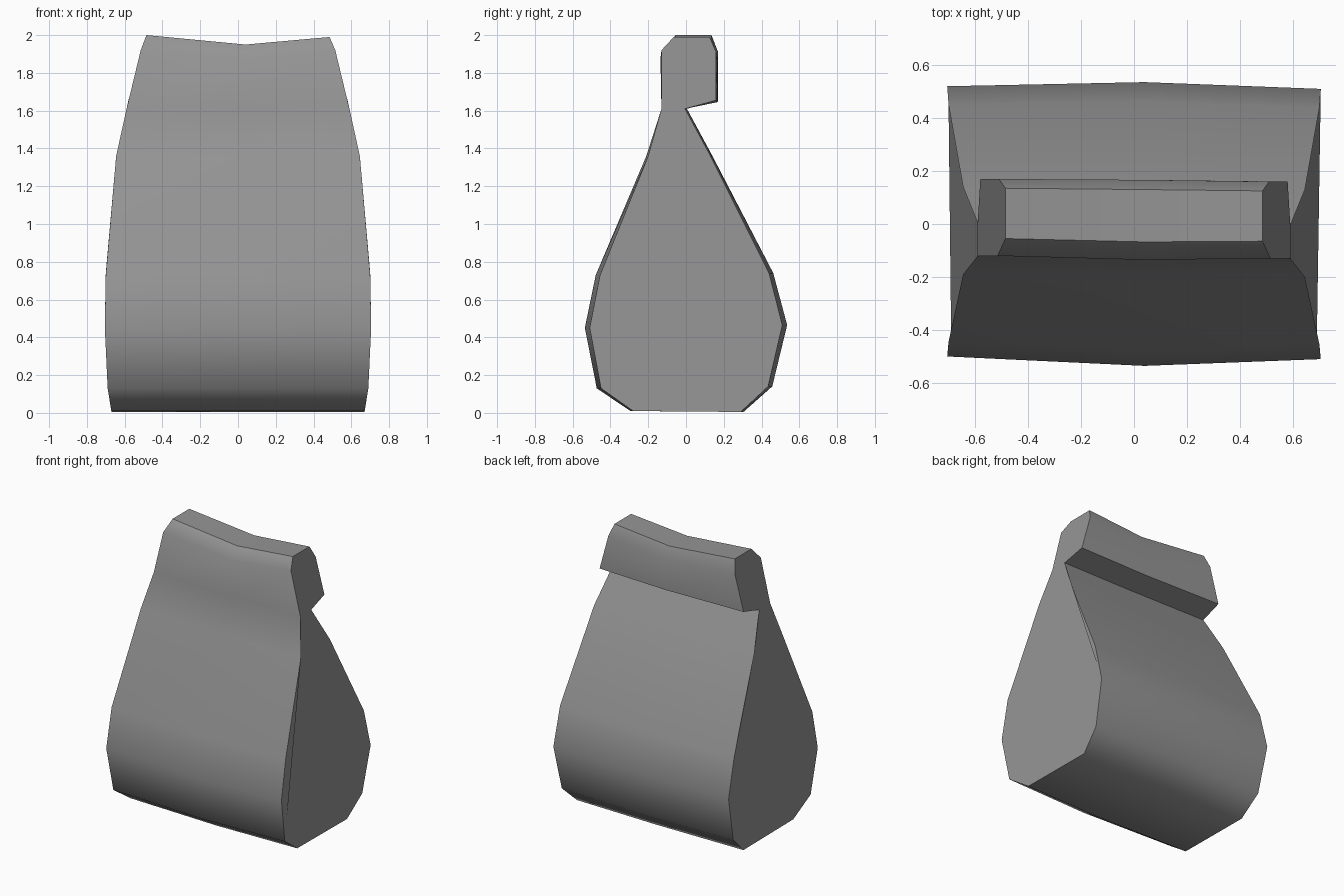
import bpy
import bmesh

cube = bpy.data.objects.get("Cube")
if cube:
    bpy.data.objects.remove(cube)

grey = bpy.data.materials.new("plain grey")
grey.use_nodes = True
colour = (0.3, 0.3, 0.3, 1)
grey.diffuse_color = colour
grey.node_tree.nodes["Principled BSDF"].inputs["Base Color"].default_value = colour

# side outline: depth y, height z, half width, crease along the edge
OUTLINE = [
    (-0.28, 0.01, 0.67, False), (-0.45, 0.13, 0.69, False),
    (-0.51, 0.45, 0.705, False), (-0.455, 0.73, 0.70, False),
    (-0.20, 1.36, 0.645, False), (-0.13, 1.61, 0.59, False),
    (-0.13, 1.92, 0.515, False), (-0.065, 1.995, 0.485, True),
    (0.125, 1.995, 0.485, True), (0.16, 1.91, 0.51, False),
    (0.16, 1.655, 0.58, True), (-0.005, 1.61, 0.59, True),
    (0.13, 1.36, 0.645, False), (0.44, 0.74, 0.70, False),
    (0.51, 0.465, 0.705, False), (0.435, 0.14, 0.69, False),
    (0.29, 0.005, 0.67, False),
]


def section(bm, side):
    """One outline loop: left end (1), middle (0) or right end (-1)."""
    loop = []
    for y, z, half, _ in OUTLINE:
        x = side * half
        if side == 0:
            x = 0.04
            if z < 1.6:
                y *= 1.05          # bag bulges in the middle
            elif z > 1.62:
                y *= 1.04
                z -= 0.045 if z > 1.8 else 0.01   # sagging top
        elif side < 0:
            y += 0.01
            z += 0.005 if z > 1.95 else 0
        else:
            z -= 0.005 if z > 1.95 else 0
        loop.append(bm.verts.new((x, y, z)))
    return loop


# bag body with folded top, lofted across three sections
bm = bmesh.new()
loops = [section(bm, s) for s in (-1, 0, 1)]
n = len(OUTLINE)
for a, b in zip(loops, loops[1:]):
    for i in range(n):
        j = (i + 1) % n
        bm.faces.new((a[i], a[j], b[j], b[i])).smooth = True
caps = [bm.faces.new(loops[0]), bm.faces.new(loops[-1])]
bmesh.ops.recalc_face_normals(bm, faces=bm.faces)

# sharp end rims and fold creases
for cap in caps:
    for e in cap.edges:
        e.smooth = False
for a, b in zip(loops, loops[1:]):
    for i, point in enumerate(OUTLINE):
        if point[3]:
            bm.edges.get((a[i], b[i])).smooth = False

mesh = bpy.data.meshes.new("folded_bag")
bm.to_mesh(mesh)
bm.free()
mesh.materials.append(grey)
bag = bpy.data.objects.new("folded_bag", mesh)
bpy.context.collection.objects.link(bag)
